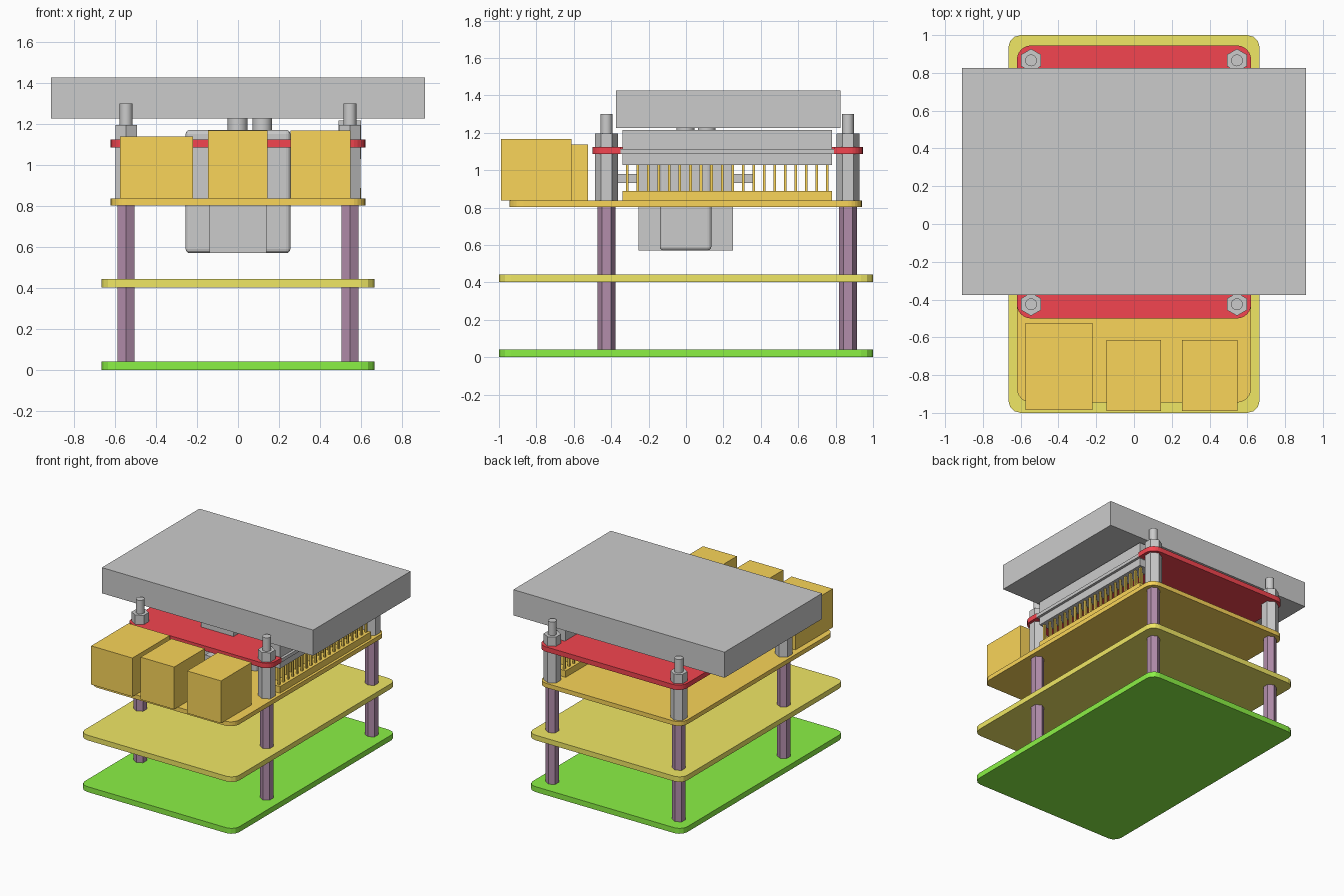
import bpy, bmesh
from math import cos, sin, pi, radians

if "Cube" in bpy.data.objects:
    bpy.data.objects.remove(bpy.data.objects["Cube"])

def mat(name, r, g, b):
    m = bpy.data.materials.new(name)
    m.diffuse_color = (r, g, b, 1)
    m.use_nodes = True
    m.node_tree.nodes["Principled BSDF"].inputs["Base Color"].default_value = m.diffuse_color
    return m

GREEN = mat("green", .26, .88, .06)
YELLOW = mat("yellow", .87, .80, .13)
ORANGE = mat("orange", .95, .66, .10)
RED = mat("red", .90, .06, .08)
PURPLE = mat("purple", .45, .27, .41)

def finish(name, bm, m=None):
    bmesh.ops.recalc_face_normals(bm, faces=bm.faces)
    me = bpy.data.meshes.new(name)
    bm.to_mesh(me)
    bm.free()
    if m:
        me.materials.append(m)
    ob = bpy.data.objects.new(name, me)
    bpy.context.collection.objects.link(ob)
    return ob

def add_prism(bm, pts, z0, z1):
    f = bm.faces.new([bm.verts.new((x, y, z0)) for x, y in pts])
    top = bmesh.ops.extrude_face_region(bm, geom=[f])["geom"]
    for v in top:
        if isinstance(v, bmesh.types.BMVert):
            v.co.z = z1

def prism(name, pts, z0, z1, m=None):
    bm = bmesh.new()
    add_prism(bm, pts, z0, z1)
    return finish(name, bm, m)

def rect(x0, x1, y0, y1):
    return [(x0, y0), (x1, y0), (x1, y1), (x0, y1)]

def box(name, x0, x1, y0, y1, z0, z1, m=None, bevel=0):
    ob = prism(name, rect(x0, x1, y0, y1), z0, z1, m)
    if bevel:
        b = ob.modifiers.new("round", "BEVEL")
        b.width, b.segments = bevel, 3
    return ob

def corner(cx, cy, r, start, n):
    return [(cx + r * cos(start + pi / 2 * i / n), cy + r * sin(start + pi / 2 * i / n)) for i in range(n + 1)]

def rounded(hx, y0, y1, r, n, notch=()):
    return (corner(hx - r, y0 + r, r, -pi / 2, n) + list(notch) + corner(hx - r, y1 - r, r, 0, n)
            + corner(-hx + r, y1 - r, r, pi / 2, n) + corner(-hx + r, y0 + r, r, pi, n))

def ngon(cx, cy, r, n, a0=pi / 2):
    return [(cx + r * cos(a0 + 2 * pi * i / n), cy + r * sin(a0 + 2 * pi * i / n)) for i in range(n)]

def cylinder(name, cx, cy, r, z0, z1):
    ob = prism(name, ngon(cx, cy, r, 32), z0, z1)
    bpy.ops.object.select_all(action='DESELECT')
    ob.select_set(True)
    bpy.context.view_layer.objects.active = ob
    bpy.ops.object.shade_smooth_by_angle(angle=radians(30))

# Stacked boards
prism("base_plate", rounded(.665, -1, 1, .065, 3), 0, .042, GREEN)
prism("middle_plate", rounded(.665, -1, 1, .065, 3), .403, .443, YELLOW)
prism("main_board", rounded(.62, -.945, .94, .075, 6), .803, .837, ORANGE)
notch = [(.62, -.35), (.49, -.35), (.49, .79), (.62, .79)]
prism("upper_board", rounded(.62, -.5, .945, .075, 6, notch), 1.085, 1.123, RED)

# Standoffs, nuts and screws at the four mounting points
for x in (-.545, .545):
    for y in (-.425, .866):
        prism("lower_standoff", ngon(x, y, .048, 6), .042, .403, PURPLE)
        prism("middle_standoff", ngon(x, y, .048, 6), .443, .803, PURPLE)
        prism("upper_standoff", ngon(x, y, .061, 6), .837, 1.085)
        prism("nut", ngon(x, y, .061, 6), 1.123, 1.195)
        cylinder("screw_end", x, y, .031, 1.195, 1.30)

# Front connector housings
box("network_socket", -.575, -.22, -.985, -.525, .837, 1.138, ORANGE)
box("port_block_middle", -.145, .143, -.99, -.613, .837, 1.167, ORANGE)
box("port_block_right", .255, .547, -.99, -.613, .837, 1.167, ORANGE)

# Pin header: base, two rows of pins, socket above
box("header_base", .49, .60, -.34, .78, .837, .888, ORANGE)
bm = bmesh.new()
for row in (.517, .573):
    for i in range(20):
        y = -.314 + i * 1.07 / 19
        add_prism(bm, rect(row - .007, row + .007, y - .007, y + .007), .888, 1.03)
finish("header_pins", bm, ORANGE)
box("socket_lower", .49, .60, -.34, .78, 1.028, 1.087)
box("socket_flange", .49, .62, -.35, .79, 1.087, 1.113)
box("socket_upper", .49, .60, -.34, .78, 1.113, 1.215)

# Central cross-shaped body hanging through the boards, with side shaft
box("core_across", -.255, .255, -.14, .135, .57, 1.17, bevel=.02)
box("core_along", -.14, .14, -.255, .252, .57, 1.17)
box("core_shaft", -.025, .025, -.37, .355, .93, .98)
cylinder("screen_peg_a", -.002, -.003, .048, 1.165, 1.225)
cylinder("screen_peg_b", .118, .11, .047, 1.165, 1.225)

# Screen slab on top
box("screen", -.91, .91, -.375, .825, 1.225, 1.425)
